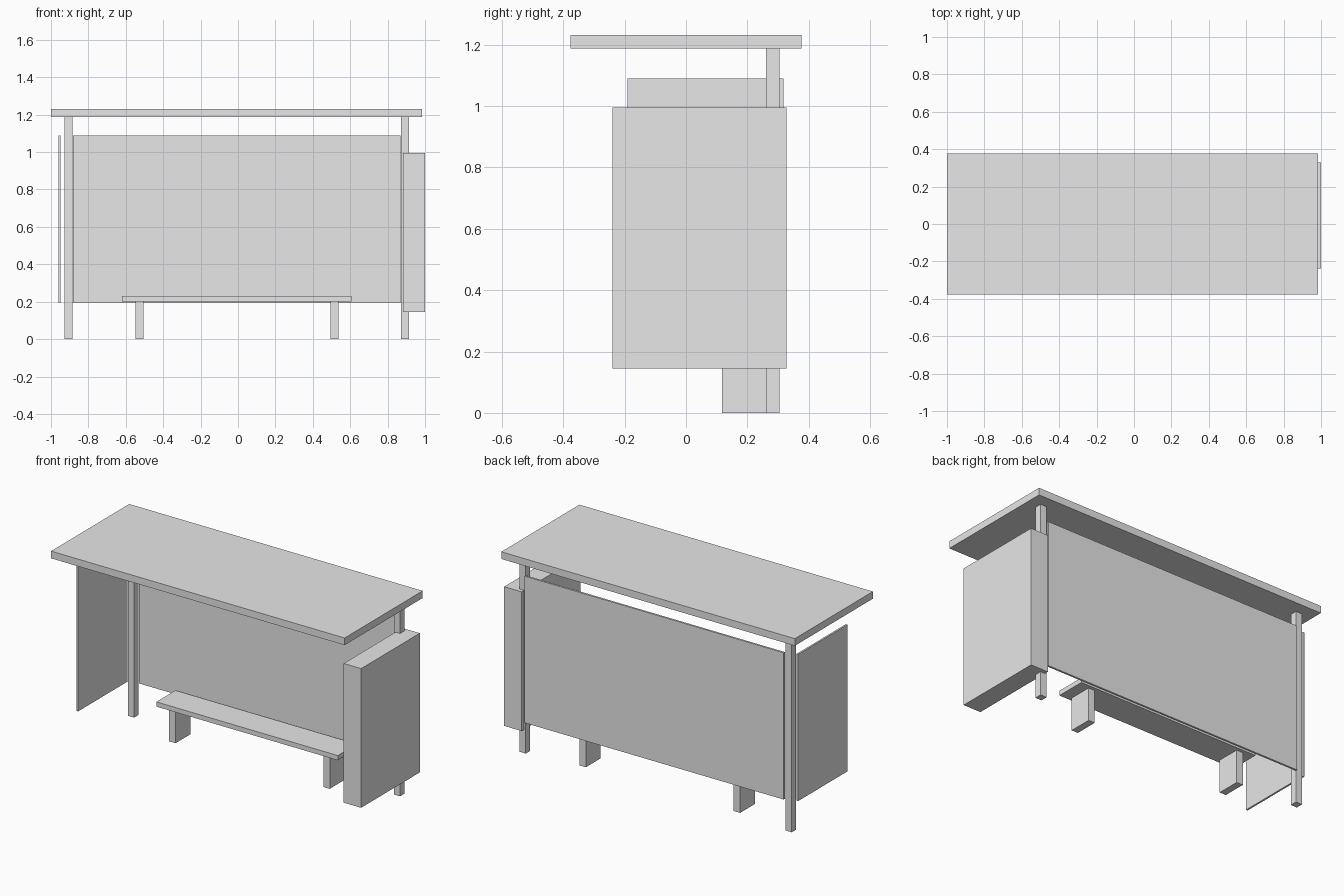
import bpy

if "Cube" in bpy.data.objects:
    bpy.data.objects.remove(bpy.data.objects["Cube"])

grey = bpy.data.materials.new("light_grey")
grey.diffuse_color = (0.8, 0.8, 0.8, 1)
grey.use_nodes = True
grey.node_tree.nodes["Principled BSDF"].inputs["Base Color"].default_value = grey.diffuse_color


def box(name, x, y, z):
    """Box spanning the given (min, max) ranges."""
    bpy.ops.mesh.primitive_cube_add(size=1)
    ob = bpy.context.object
    ob.name = name
    spans = (x, y, z)
    for v in ob.data.vertices:
        v.co = [s[1] if c > 0 else s[0] for s, c in zip(spans, v.co)]
    ob.data.materials.append(grey)
    return ob


# Roof slab
box("roof", (-1.0, 0.985), (-0.377, 0.377), (1.187, 1.231))

# Two posts carrying the roof
for side, x in (("left", -0.928), ("right", 0.871)):
    box(side + "_post", (x, x + 0.042), (0.261, 0.304), (0, 1.187))

# Thin wall panels
box("back_panel", (-0.883, 0.869), (0.305, 0.317), (0.193, 1.09))
box("left_side_panel", (-0.96, -0.949), (-0.19, 0.287), (0.193, 1.09))

# Thick display box on the right
box("display_box", (0.882, 1.0), (-0.239, 0.328), (0.144, 0.995))

# Bench
box("bench_seat", (-0.62, 0.607), (0.097, 0.281), (0.201, 0.23))
for side, x in (("left", -0.548), ("right", 0.495)):
    box(side + "_bench_leg", (x, x + 0.043), (0.118, 0.26), (0, 0.201))
